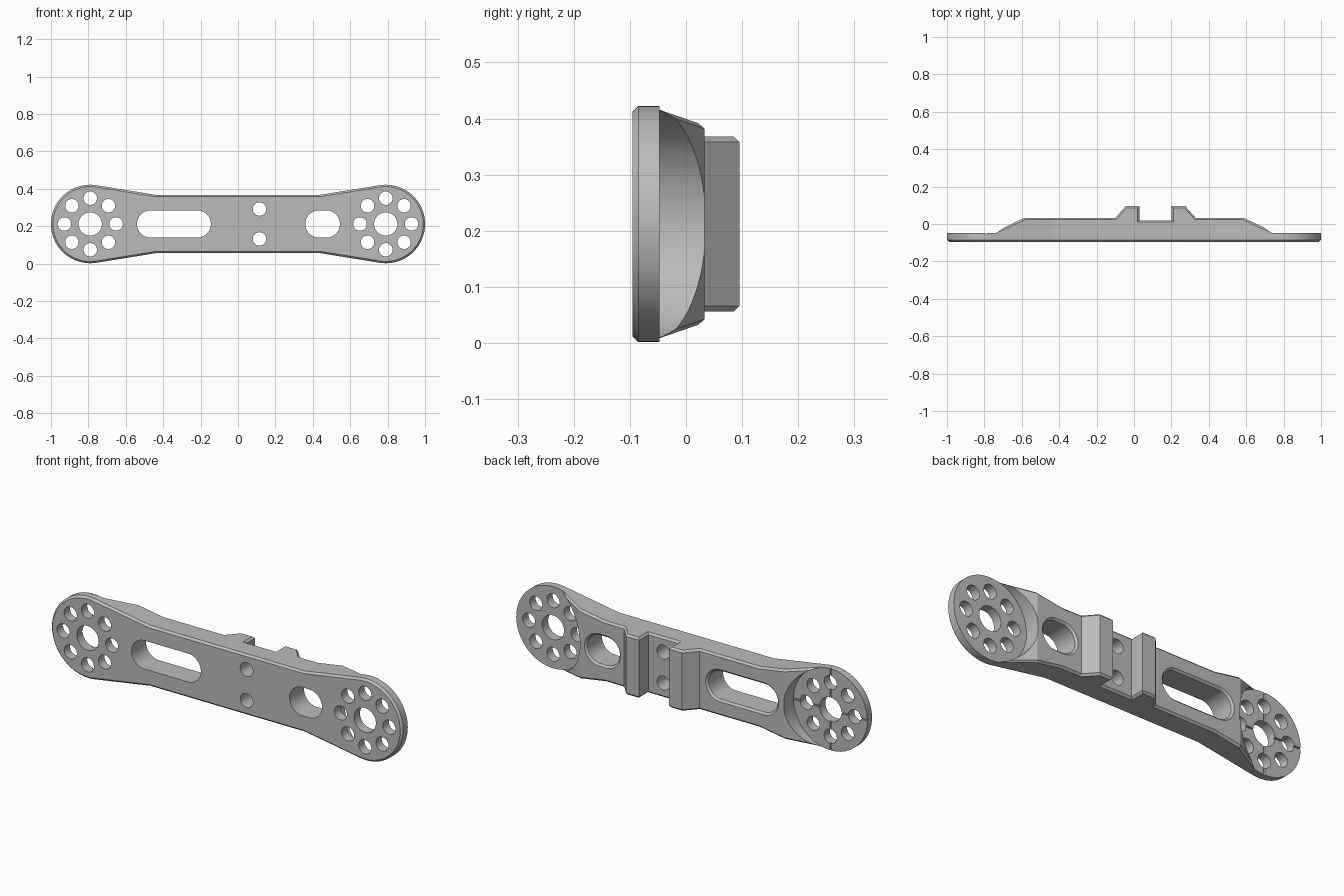
import bpy, bmesh, math
from mathutils import Vector

if "Cube" in bpy.data.objects:
    bpy.data.objects.remove(bpy.data.objects["Cube"])

MID = 0.212            # height of the long axis
HUB, R = 0.79, 0.21    # end disc centre and radius
KINK, WAIST = 0.44, 0.156
FRONT, SEAT = -0.095, -0.047
C = 0.01               # chamfer
SEG = 96

grey = bpy.data.materials.new("matte grey")
grey.use_nodes = True
grey.diffuse_color = (0.5, 0.5, 0.5, 1)
grey.node_tree.nodes["Principled BSDF"].inputs["Base Color"].default_value = (0.5, 0.5, 0.5, 1)


def make(name, bm):
    bmesh.ops.remove_doubles(bm, verts=bm.verts[:], dist=1e-5)
    bmesh.ops.recalc_face_normals(bm, faces=bm.faces[:])
    mesh = bpy.data.meshes.new(name)
    bm.to_mesh(mesh)
    bm.free()
    mesh.materials.append(grey)
    ob = bpy.data.objects.new(name, mesh)
    bpy.context.collection.objects.link(ob)
    return ob


def loft(name, layers):
    """Prism through (y, ring of x/z points) layers."""
    bm = bmesh.new()
    rows = [[bm.verts.new((x, y, MID + z)) for x, z in ring] for y, ring in layers]
    for a, b in zip(rows, rows[1:]):
        for i in range(len(a)):
            j = (i + 1) % len(a)
            bm.faces.new((a[i], a[j], b[j], b[i]))
    bm.faces.new(rows[0])
    bm.faces.new(rows[-1])
    return make(name, bm)


def combine(ob, other, operation):
    mod = ob.modifiers.new(operation, "BOOLEAN")
    mod.operation, mod.solver, mod.object = operation, "EXACT", other
    bpy.ops.object.select_all(action="DESELECT")
    bpy.context.view_layer.objects.active = ob
    ob.select_set(True)
    bpy.ops.object.modifier_apply(modifier=mod.name)
    bpy.data.objects.remove(other)


def circle(x, z, r):
    return [(x + r * math.cos(math.tau * i / SEG), z + r * math.sin(math.tau * i / SEG))
            for i in range(SEG)]


def slot(x0, x1, r):
    half = [math.pi * (i / 32 - 0.5) for i in range(33)]
    right = [(x1 - r + r * math.cos(a), r * math.sin(a)) for a in half]
    left = [(x0 + r - r * math.cos(a), -r * math.sin(a)) for a in half]
    return right + left


def tangent_angle(waist, r):
    v = Vector((KINK - HUB, waist))
    return math.atan2(v.y, v.x) - math.acos(r / v.length)


def outline(inset):
    waist, r = WAIST - inset, R - inset
    t = tangent_angle(waist, r)
    arc = [t * (2 * i / 64 - 1) for i in range(65)]
    right = [(KINK, -waist)] + [(HUB + r * math.cos(a), r * math.sin(a)) for a in arc] + [(KINK, waist)]
    return right + [(-x, -z) for x, z in right]


# Front plate with rounded ends and a chamfered front rim
arm = loft("link_arm", [(FRONT, outline(C)), (FRONT + C, outline(0)), (SEAT, outline(0))])

# Raised back: a profile seen from above, chamfered along both long edges
T = tangent_angle(WAIST, R)
TX, TH = HUB + R * math.cos(T), R * math.sin(T)


def half_height(x):
    return WAIST + max(0, abs(x) - KINK) * (TH - WAIST) / (TX - KINK)


profile = [Vector(p) for p in (
    (-TX, SEAT), (-0.585, 0.033), (-KINK, 0.033), (-0.10, 0.033), (-0.045, 0.095),
    (0.03, 0.095), (0.03, 0.02), (0.20, 0.02), (0.20, 0.095), (0.275, 0.095),
    (0.33, 0.033), (KINK, 0.033), (0.585, 0.033), (TX, SEAT))]
normals = []
for a, b in zip(profile, profile[1:]):
    d = (b - a).normalized()
    normals.append(Vector((d.y, -d.x)))
inner = [profile[0] + Vector((C / normals[0].x, 0))]
for p, m, n in zip(profile[1:], normals, normals[1:]):
    inner.append(p + (m + n) * C / (1 + m.dot(n)))
inner.append(profile[-1] + Vector((C / normals[-1].x, 0)))

bm = bmesh.new()
ridge, side, foot = {}, {}, {}
for s in (1, -1):
    ridge[s] = [bm.verts.new((p.x, p.y, MID + s * (half_height(p.x) - C))) for p in profile]
    side[s] = [bm.verts.new((p.x, p.y, MID + s * half_height(p.x))) for p in inner]
    foot[s] = [bm.verts.new((x, SEAT, MID + s * WAIST)) for x in (-KINK, KINK)]
    for i in range(len(profile) - 1):
        bm.faces.new((ridge[s][i], ridge[s][i + 1], side[s][i + 1], side[s][i]))
    k0, k1 = 2, len(profile) - 3
    bm.faces.new(side[s][:k0 + 1] + [foot[s][0]])
    bm.faces.new(side[s][k0:k1 + 1] + [foot[s][1], foot[s][0]])
    bm.faces.new(side[s][k1:] + [foot[s][1]])
for i in range(len(profile) - 1):
    bm.faces.new((ridge[1][i], ridge[1][i + 1], ridge[-1][i + 1], ridge[-1][i]))
rim = {s: [ridge[s][0], side[s][0]] + foot[s] + [side[s][-1], ridge[s][-1]] for s in (1, -1)}
bm.faces.new(rim[1] + rim[-1][::-1])
back = make("raised_back", bm)

# Round seats cut into the raised back, then join it to the plate
for x in (-HUB, HUB):
    ring = circle(x, 0, R)
    combine(back, loft("seat_cutter", [(SEAT - 0.02, ring), (0.2, ring)]), "DIFFERENCE")
combine(arm, back, "UNION")

# Bolt holes: hub bores, eight-hole circles and the middle pair
holes = [(0.115, z, 0.036) for z in (-0.08, 0.08)]
for x in (-HUB, HUB):
    holes.append((x, 0, 0.062))
    holes += [(x + 0.138 * math.cos(i * math.pi / 4), 0.138 * math.sin(i * math.pi / 4), 0.036)
              for i in range(8)]
for x, z, r in holes:
    ring = circle(x, z, r)
    combine(arm, loft("hole_cutter", [(-0.2, ring), (0.2, ring)]), "DIFFERENCE")

# Long slots, flared at the back
for x0, x1 in ((-0.54, -0.145), (0.36, 0.545)):
    ring, wide = slot(x0, x1, 0.073), slot(x0 - C, x1 + C, 0.073 + C)
    layers = [(-0.2, ring), (0.033 - C, ring), (0.033, wide), (0.2, wide)]
    combine(arm, loft("slot_cutter", layers), "DIFFERENCE")

# Crossed alignment grooves on the right-hand seat
for w, h in ((0.212, 0.004), (0.004, 0.22)):
    ring = [(-HUB - w, -h), (-HUB + w, -h), (-HUB + w, h), (-HUB - w, h)]
    combine(arm, loft("groove_cutter", [(SEAT - 0.008, ring), (SEAT + 0.01, ring)]), "DIFFERENCE")

bpy.ops.object.select_all(action="DESELECT")
bpy.context.view_layer.objects.active = arm
arm.select_set(True)
bpy.ops.object.shade_smooth_by_angle(angle=math.radians(7))
